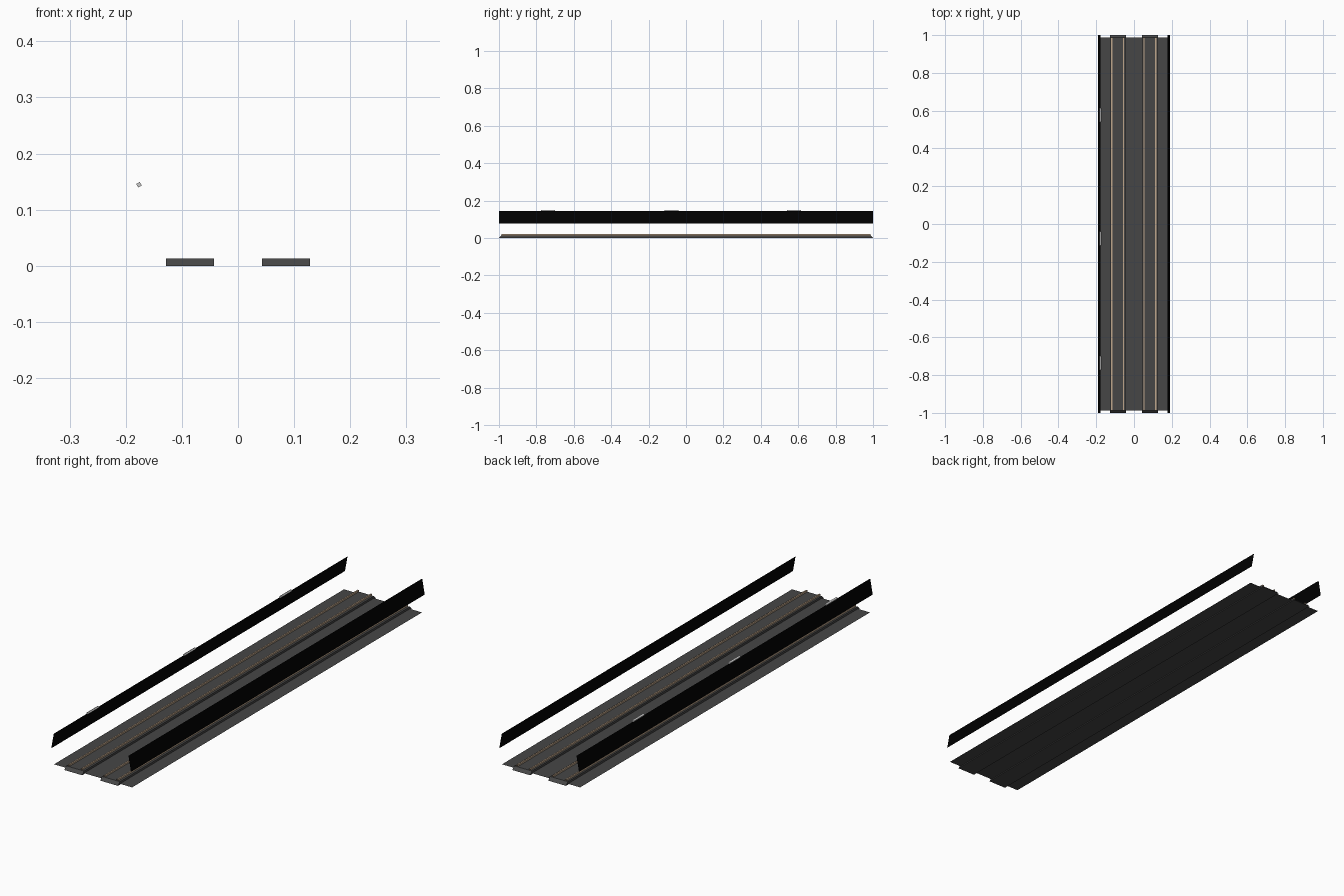
import bpy, bmesh, math

if "Cube" in bpy.data.objects:
    bpy.data.objects.remove(bpy.data.objects["Cube"])


def material(name, rgb):
    m = bpy.data.materials.new(name)
    m.diffuse_color = (*rgb, 1)
    m.use_nodes = True
    m.node_tree.nodes["Principled BSDF"].inputs["Base Color"].default_value = m.diffuse_color
    return m


GREY = material("deck grey", (0.062, 0.062, 0.062))
BLACK = material("wall black", (0.0, 0.0, 0.0))
TAN = material("rail tan", (0.52, 0.38, 0.26))
LIGHT = material("fitting light grey", (0.60, 0.60, 0.60))


def sweep(name, profile, y0, y1, mat, inset=None, closed=False):
    """Run an x-z profile along y; inset(z) shortens the ends, closed adds caps."""
    bm = bmesh.new()
    cut = inset or (lambda z: 0)
    a = [bm.verts.new((x, y0 + cut(z), z)) for x, z in profile]
    b = [bm.verts.new((x, y1 - cut(z), z)) for x, z in profile]
    n = len(profile)
    for i in range(n if closed else n - 1):
        j = (i + 1) % n
        bm.faces.new((a[i], a[j], b[j], b[i]))
    if closed:
        bm.faces.new(a[::-1])
        bm.faces.new(b)
        bmesh.ops.recalc_face_normals(bm, faces=bm.faces)
    me = bpy.data.meshes.new(name)
    bm.to_mesh(me)
    bm.free()
    me.materials.append(mat)
    ob = bpy.data.objects.new(name, me)
    bpy.context.collection.objects.link(ob)
    return ob


DECK_Z, DECK_Y = 0.004, 0.987
BED_X, BED_HALF, BED_Z = 0.0855, 0.0425, 0.013

# thin deck running under both track beds
sweep("deck", [(-0.186, DECK_Z), (0.186, DECK_Z)], -DECK_Y, DECK_Y, GREY)

for side, s in (("left", -1), ("right", 1)):
    # track bed with sloping ends
    c = s * BED_X
    sweep("track_bed_" + side,
          [(c - BED_HALF, 0), (c - BED_HALF, BED_Z), (c + BED_HALF, BED_Z), (c + BED_HALF, 0)],
          -1, 1, GREY, inset=lambda z: z, closed=True)

    # two open-ended rails on each bed
    for label, off in (("a", -0.032), ("b", 0.030)):
        x, w = c + off, 0.003
        sweep(f"rail_{side}_{label}",
              [(x - w, BED_Z), (x - w, 0.020), (x + w, 0.020), (x + w, BED_Z)],
              -DECK_Y, DECK_Y, TAN)

    # leaning side wall, a single sheet
    sweep("side_wall_" + side, [(s * 0.190, 0.077), (s * 0.178, 0.143)], -1, 1, BLACK)

# small square fittings along the top of the left wall
for i, y in enumerate((-0.737, -0.077, 0.577)):
    corners = [(-0.1765 + 0.0052 * math.cos(t), 0.1445 + 0.0052 * math.sin(t))
               for t in (math.radians(-15 + 90 * k) for k in range(4))]
    sweep(f"wall_fitting_{i + 1}", corners, y - 0.037, y + 0.037, LIGHT, closed=True)
